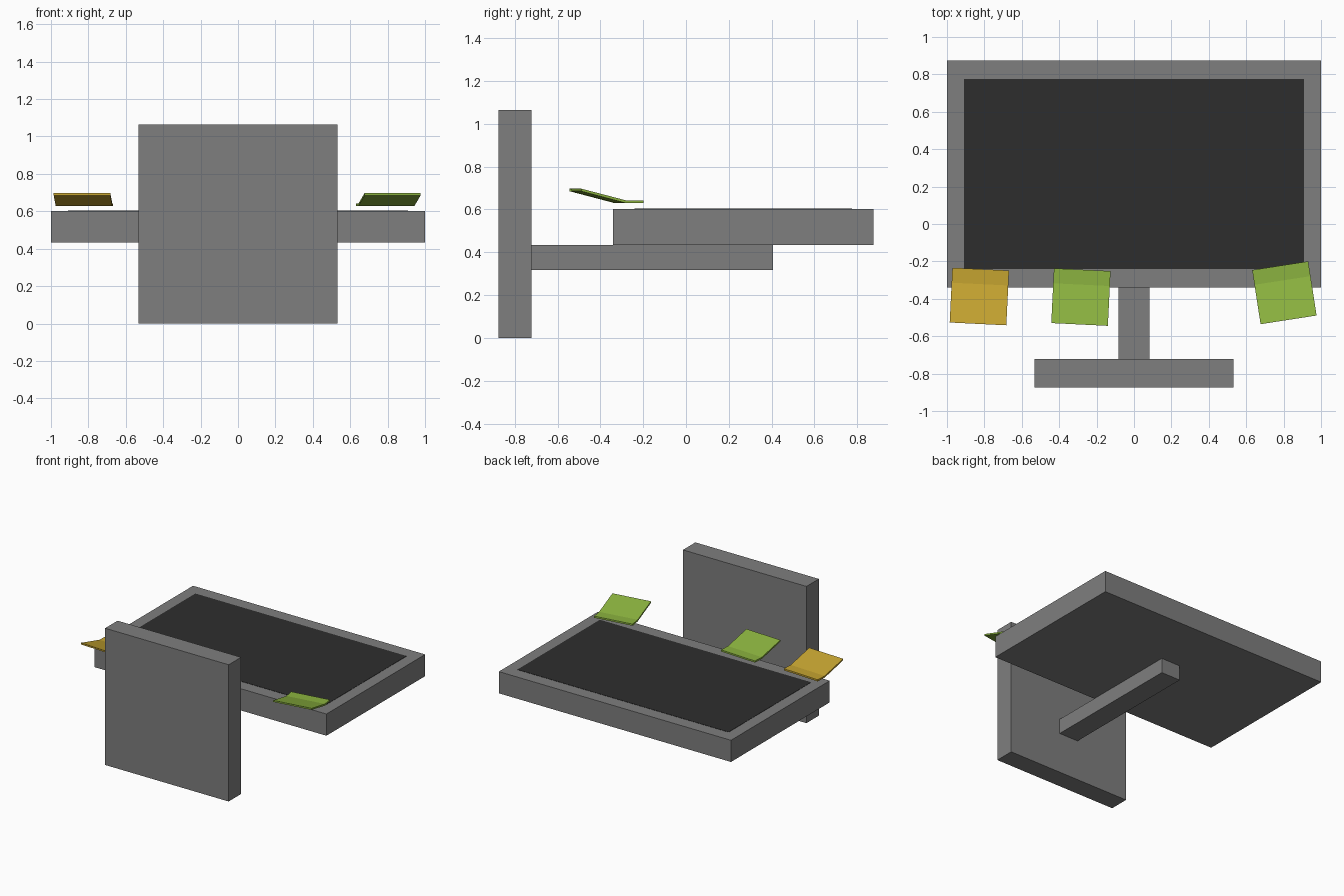
import bpy, math
from mathutils import Matrix

if "Cube" in bpy.data.objects:
    bpy.data.objects.remove(bpy.data.objects["Cube"])


def material(name, rgb):
    m = bpy.data.materials.new(name)
    m.diffuse_color = (*rgb, 1)
    m.use_nodes = True
    m.node_tree.nodes["Principled BSDF"].inputs["Base Color"].default_value = m.diffuse_color
    return m


grey = material("grey_plastic", (0.21, 0.21, 0.21))
dark = material("dark_screen", (0.027, 0.027, 0.027))
yellow = material("yellow_paper", (0.56, 0.37, 0.03))
green = material("green_paper", (0.26, 0.45, 0.05))


def make(name, verts, faces, mat):
    me = bpy.data.meshes.new(name)
    me.from_pydata(verts, [], faces)
    me.materials.append(mat)
    ob = bpy.data.objects.new(name, me)
    bpy.context.collection.objects.link(ob)
    return ob


def box(name, lo, hi, mat):
    v = [(x, y, z) for x in (lo[0], hi[0]) for y in (lo[1], hi[1]) for z in (lo[2], hi[2])]
    f = [(0, 1, 3, 2), (4, 6, 7, 5), (0, 4, 5, 1), (2, 3, 7, 6), (0, 2, 6, 4), (1, 5, 7, 3)]
    return make(name, v, f, mat)


def note(name, corner, angle, mat):
    """Bent paper slip; corner is its back-left point, profile runs towards -y."""
    prof = [(0, 0.642), (-0.08, 0.642), (-0.293, 0.697),
            (-0.293, 0.685), (-0.08, 0.629), (0, 0.629)]
    v = [(x, y, z) for x in (0, 0.303) for y, z in prof]
    f = [(i, (i + 1) % 6, (i + 1) % 6 + 6, i + 6) for i in range(6)]
    f += [(0, 5, 4, 1), (1, 4, 3, 2), (6, 7, 10, 11), (7, 8, 9, 10)]
    ob = make(name, v, f, mat)
    ob.data.transform(Matrix.Translation((*corner, 0)) @ Matrix.Rotation(math.radians(angle), 4, 'Z'))
    return ob


# monitor lying on its back, with stand
box("monitor_body", (-1, -0.34, 0.433), (1, 0.875, 0.602), grey)
box("screen", (-0.91, -0.24, 0.600), (0.91, 0.775, 0.604), dark)
box("stand_neck", (-0.083, -0.722, 0.317), (0.083, 0.406, 0.433), grey)
box("stand_base", (-0.532, -0.875, 0), (0.532, -0.722, 1.065), grey)

# paper notes along the lower bezel
note("yellow_note", (-0.971, -0.234), -2.8, yellow)
note("green_note_middle", (-0.428, -0.237), -2.8, green)
note("green_note_right", (0.632, -0.246), 8.8, green)
